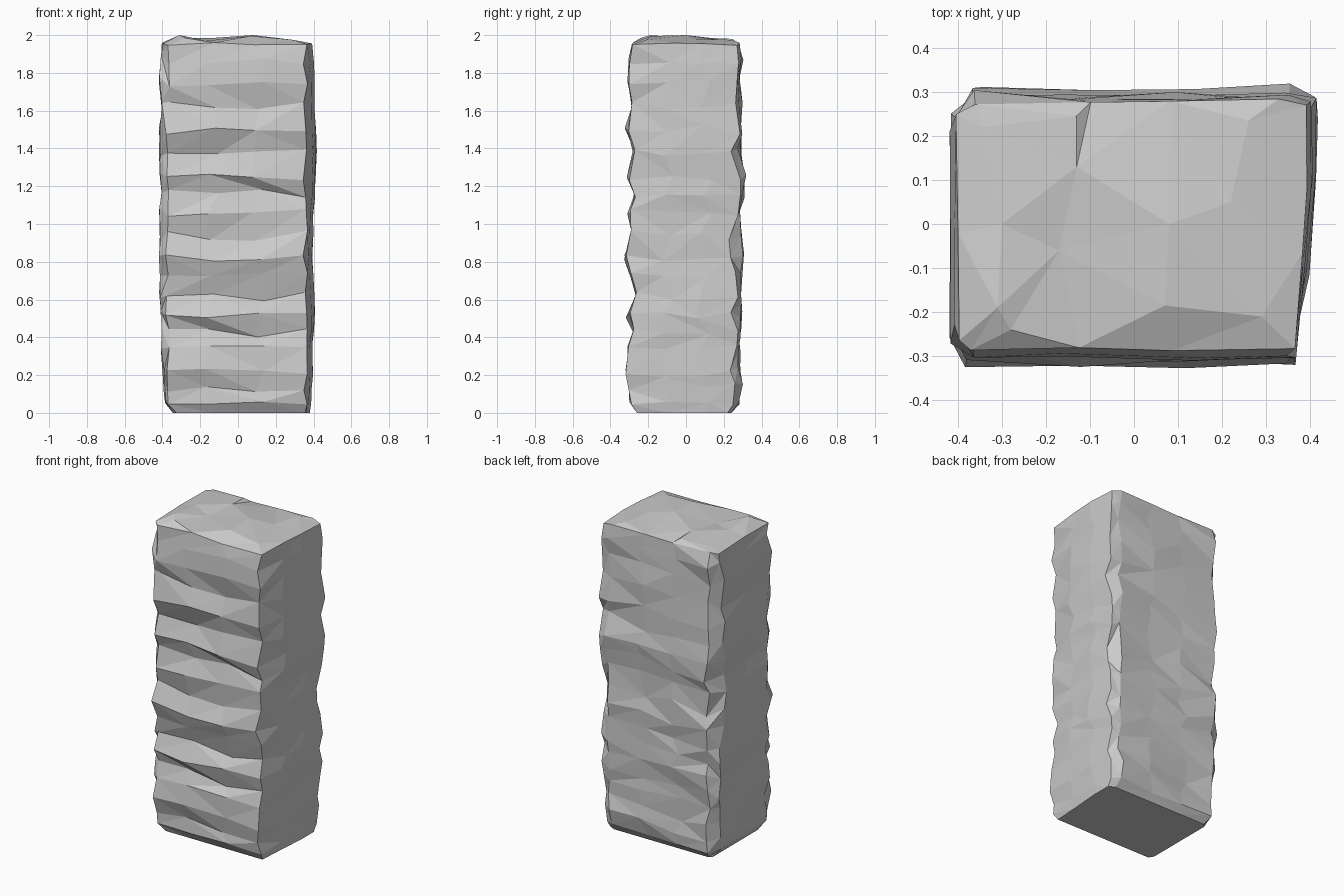
import bpy, bmesh, random
from mathutils import Vector
from mathutils.geometry import delaunay_2d_cdt

random.seed(11)

# Height of each course with its front, back, left and right extents
courses = [
    (0.00, -0.26, 0.24, -0.345, 0.38), (0.05, -0.30, 0.285, -0.39, 0.39),
    (0.13, -0.305, 0.305, -0.395, 0.395), (0.22, -0.325, 0.29, -0.40, 0.40),
    (0.33, -0.32, 0.29, -0.41, 0.40), (0.42, -0.285, 0.295, -0.405, 0.405),
    (0.52, -0.32, 0.30, -0.415, 0.41), (0.61, -0.28, 0.295, -0.42, 0.41),
    (0.72, -0.305, 0.30, -0.415, 0.40), (0.82, -0.33, 0.315, -0.42, 0.395),
    (0.94, -0.295, 0.295, -0.42, 0.40), (1.06, -0.315, 0.295, -0.42, 0.405),
    (1.17, -0.285, 0.315, -0.41, 0.41), (1.26, -0.32, 0.325, -0.415, 0.415),
    (1.37, -0.285, 0.295, -0.42, 0.42), (1.50, -0.33, 0.31, -0.42, 0.415),
    (1.62, -0.295, 0.30, -0.41, 0.41), (1.75, -0.32, 0.295, -0.42, 0.41),
    (1.87, -0.305, 0.305, -0.41, 0.405), (1.955, -0.295, 0.29, -0.405, 0.40),
]

# Plan of one course: side letter, position along that side
plan = [('f', -0.37), ('f', -0.14), ('f', 0.11), ('f', 0.355),
        ('r', -0.10), ('r', 0.10), ('r', 0.26),
        ('b', 0.34), ('b', 0.11), ('b', -0.13), ('b', -0.355),
        ('l', 0.22), ('l', 0.0), ('l', -0.24)]


def course_point(level, side, t):
    z, front, back, left, right = level
    base = z == 0
    rough = 0.0 if base else 1.0
    dz = random.uniform(-0.03, 0.03) * rough * (0.3 if z < 0.1 or z > 1.9 else 1)
    dt = random.uniform(-0.035, 0.035) * rough
    if abs(t) > 0.3:
        dt *= 0.4
    if side in 'fb':
        y = front if side == 'f' else back
        y *= 1 - random.uniform(0, 0.08) * rough
        x = max(left + 0.02, min(right - 0.01, t + dt))
        return Vector((x, y, z + dz))
    x = left if side == 'l' else right
    if side == 'r' and t < 0:
        x -= 0.015                      # right side tapers towards the front
    x *= 1 - random.uniform(0, 0.025) * rough
    y = max(front + 0.03, min(back - 0.02, t + dt))
    return Vector((x, y, z + dz))


bm = bmesh.new()
rings = [[bm.verts.new(course_point(c, s, t)) for s, t in plan] for c in courses]
n = len(plan)

# Faceted sides, split along randomly alternating diagonals
for low, high in zip(rings, rings[1:]):
    for i in range(n):
        j = (i + 1) % n
        a, b, c, d = low[i], low[j], high[j], high[i]
        tris = random.choice([((a, b, c), (a, c, d)), ((a, b, d), (b, c, d))])
        for tri in tris:
            bm.faces.new(tri)

# Flat base
bm.faces.new(list(reversed(rings[0])))

# Uneven crown
crown = [(-0.30, 0.00, 1.985), (-0.28, -0.24, 1.985), (-0.31, -0.19, 2.0),
         (-0.17, -0.06, 1.97), (0.07, -0.185, 1.995), (0.08, 0.0, 2.0),
         (0.29, -0.21, 1.975), (-0.13, 0.13, 1.985), (-0.345, 0.22, 1.97),
         (-0.13, 0.245, 1.98), (0.26, 0.235, 1.975), (0.22, 0.05, 1.98)]
top = rings[-1] + [bm.verts.new(p) for p in crown]
result = delaunay_2d_cdt([v.co.xy for v in top], [], [list(range(n))], 1, 1e-5)
for face in result[2]:
    bm.faces.new([top[result[3][k][0]] for k in face])

bmesh.ops.recalc_face_normals(bm, faces=bm.faces)
mesh = bpy.data.meshes.new("stone_pillar")
bm.to_mesh(mesh)
bm.free()
pillar = bpy.data.objects.new("stone_pillar", mesh)
bpy.context.collection.objects.link(pillar)
